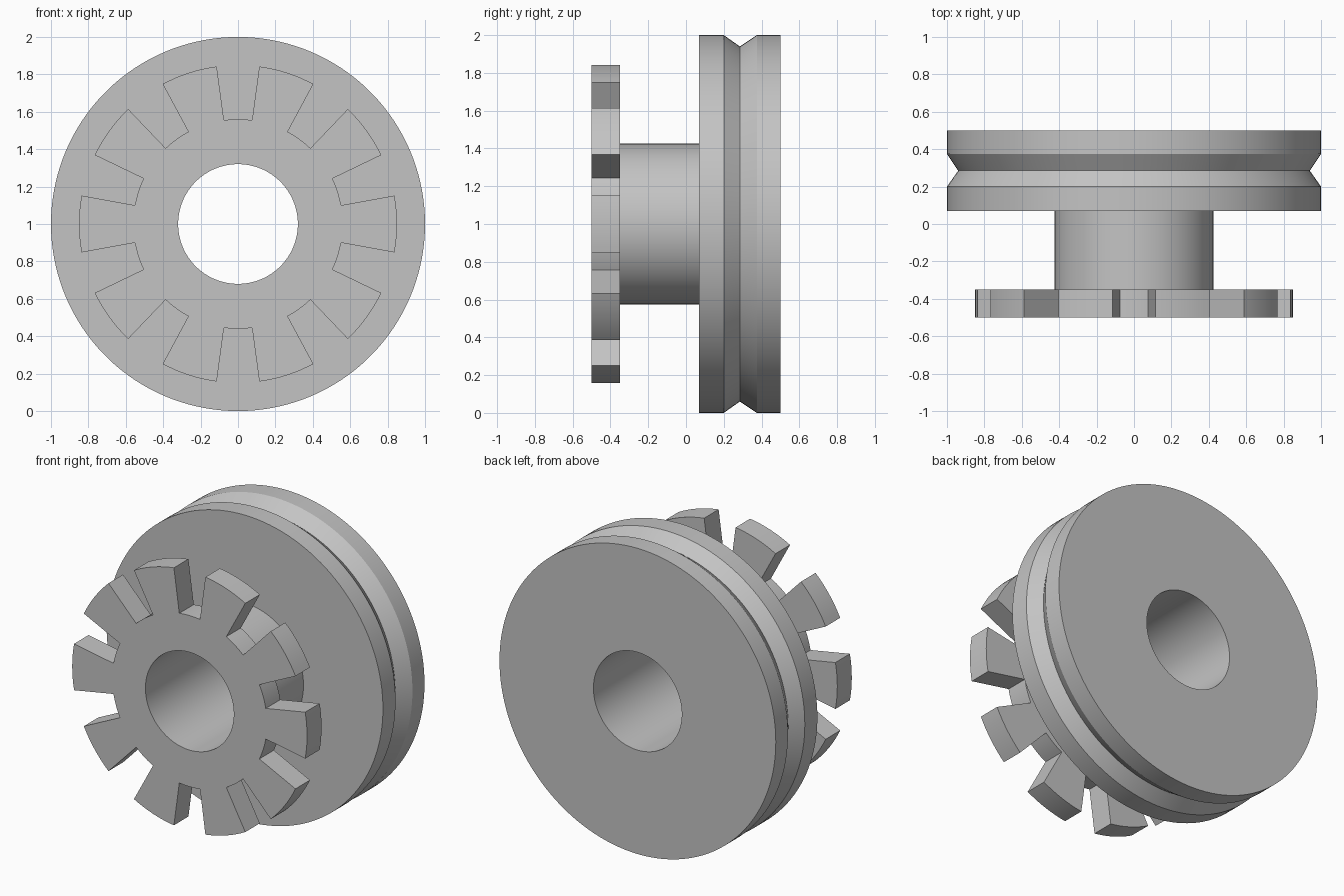
import bpy
import bmesh
from math import sin, cos, radians
from mathutils import Vector

cube = bpy.data.objects.get("Cube")
if cube:
    bpy.data.objects.remove(cube, do_unlink=True)

# Plain grey material
grey = bpy.data.materials.new("plain_grey")
grey.use_nodes = True
colour = (0.55, 0.55, 0.55, 1)
grey.diffuse_color = colour
grey.node_tree.nodes["Principled BSDF"].inputs["Base Color"].default_value = colour

TEETH, PITCH, HALF = 10, 36, 10.3
TOOTH_STEPS, GAP_STEPS = 8, 6
ROOT, TIP = 0.56, 0.85
CENTRE = Vector((0, 0, 1))

# Closed (radius, y) section: bore, front ring, hub, grooved wheel
section = [(0.32, -0.5), (ROOT, -0.5), (ROOT, -0.35), (0.425, -0.35),
           (0.425, 0.07), (1, 0.07), (1, 0.2), (0.94, 0.285),
           (1, 0.375), (1, 0.5), (0.32, 0.5)]
RIM = 1  # section span that carries the teeth

# Spin angles, with steps landing exactly on the tooth sides
angles, on_tooth = [], []
for t in range(TEETH):
    start = t * PITCH - HALF
    for i in range(TOOTH_STEPS):
        angles.append(start + 2 * HALF * i / TOOTH_STEPS)
        on_tooth.append(True)
    for i in range(GAP_STEPS):
        angles.append(start + 2 * HALF + (PITCH - 2 * HALF) * i / GAP_STEPS)
        on_tooth.append(False)

# Turned body
bm = bmesh.new()
rings = [[bm.verts.new((r * cos(radians(a)), y, r * sin(radians(a))))
          for r, y in section] for a in angles]
tooth_faces = []
for k, ring in enumerate(rings):
    following = rings[(k + 1) % len(rings)]
    for j in range(len(section)):
        n = (j + 1) % len(section)
        face = bm.faces.new((ring[j], ring[n], following[n], following[j]))
        if j == RIM and on_tooth[k]:
            tooth_faces.append(face)

# Teeth pulled outwards from the front ring
grown = bmesh.ops.extrude_face_region(bm, geom=tooth_faces)["geom"]
for v in grown:
    if isinstance(v, bmesh.types.BMVert):
        v.co.x *= TIP / ROOT
        v.co.z *= TIP / ROOT

bmesh.ops.translate(bm, verts=bm.verts, vec=CENTRE)
bmesh.ops.recalc_face_normals(bm, faces=bm.faces)
mesh = bpy.data.meshes.new("slotted_wheel_spool")
bm.to_mesh(mesh)
bm.free()
mesh.materials.append(grey)
spool = bpy.data.objects.new("slotted_wheel_spool", mesh)
bpy.context.collection.objects.link(spool)

# Smooth round walls, crisp corners
bpy.ops.object.select_all(action="DESELECT")
spool.select_set(True)
bpy.context.view_layer.objects.active = spool
bpy.ops.object.shade_smooth_by_angle(angle=radians(25))
